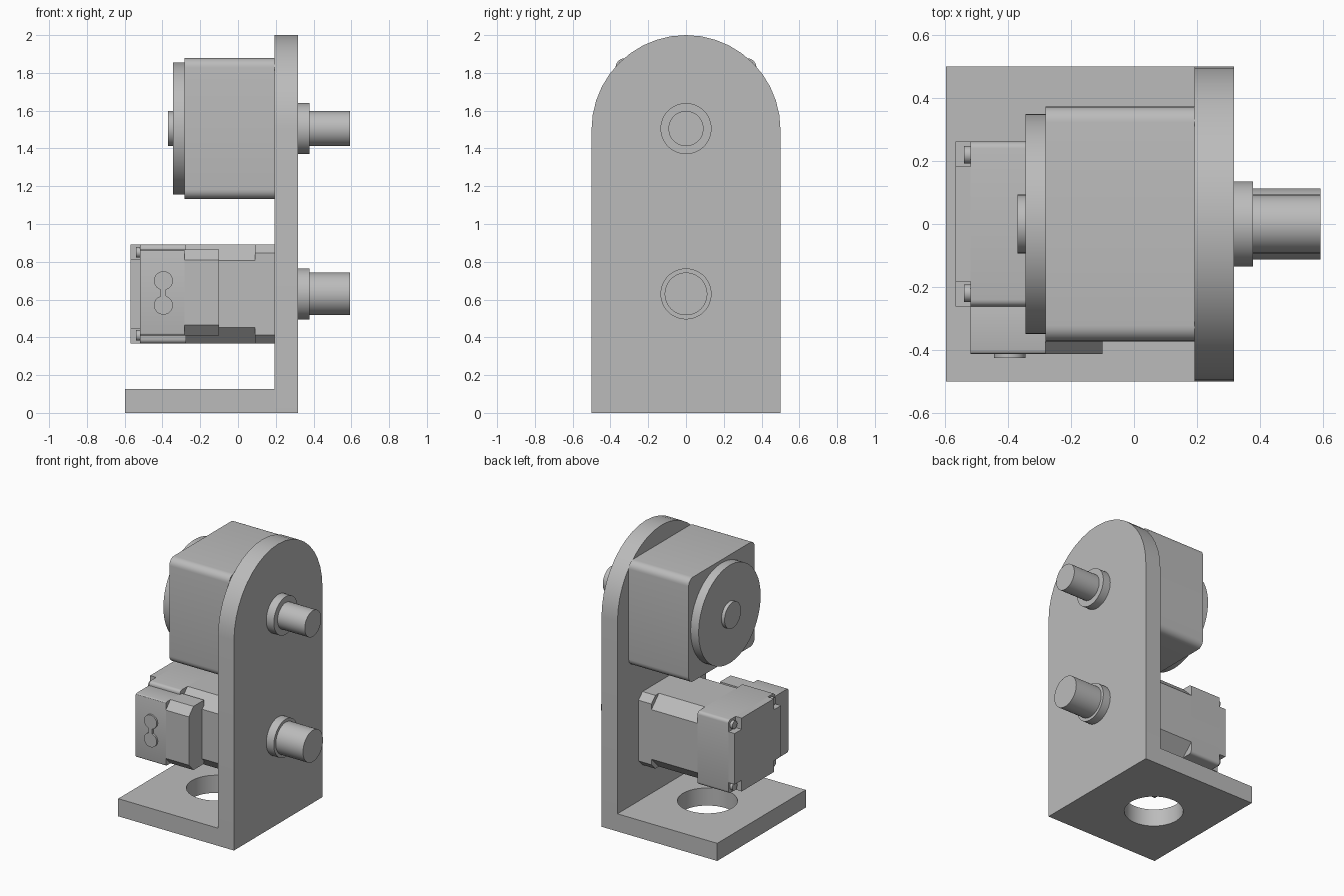
import bpy, bmesh
from math import pi, sin, cos, radians

cube = bpy.data.objects.get("Cube")
if cube:
    bpy.data.objects.remove(cube, do_unlink=True)

grey = bpy.data.materials.new("plain grey")
grey.use_nodes = True
GREY = (0.5, 0.5, 0.5, 1)
grey.diffuse_color = GREY
grey.node_tree.nodes["Principled BSDF"].inputs["Base Color"].default_value = GREY


def prism(name, outline, start, end, axis="x"):
    """Extrude a 2D outline along an axis: (y, z) along x, (x, z) along y, (x, y) along z."""
    place = {"x": lambda a, b, d: (d, a, b),
             "y": lambda a, b, d: (a, d, b),
             "z": lambda a, b, d: (a, b, d)}[axis]
    bm = bmesh.new()
    low = [bm.verts.new(place(a, b, start)) for a, b in outline]
    high = [bm.verts.new(place(a, b, end)) for a, b in outline]
    bm.faces.new(low)
    bm.faces.new(high)
    for i in range(len(low)):
        j = (i + 1) % len(low)
        bm.faces.new((low[i], low[j], high[j], high[i]))
    bmesh.ops.recalc_face_normals(bm, faces=bm.faces)
    mesh = bpy.data.meshes.new(name)
    bm.to_mesh(mesh)
    bm.free()
    mesh.materials.append(grey)
    mesh.shade_smooth()
    mesh.set_sharp_from_angle(angle=radians(30))
    obj = bpy.data.objects.new(name, mesh)
    bpy.context.collection.objects.link(obj)
    return obj


def arc(a, b, r, t0, t1, n):
    return [(a + r * cos(t0 + (t1 - t0) * i / n), b + r * sin(t0 + (t1 - t0) * i / n))
            for i in range(n + 1)]


def circle(a, b, r, n=48):
    return arc(a, b, r, 0, 2 * pi, n)[:-1]


def rounded(a0, a1, b0, b1, r, steps=6):
    """Rectangle with rounded corners; one step gives a chamfer."""
    pts = []
    corners = ((a1 - r, b1 - r), (a0 + r, b1 - r), (a0 + r, b0 + r), (a1 - r, b0 + r))
    for k, (a, b) in enumerate(corners):
        pts += arc(a, b, r, k * pi / 2, (k + 1) * pi / 2, steps)
    return pts


# L bracket: arched upright and base with a round hole
upright = [(-0.5, 0), (0.5, 0)] + arc(0, 1.5, 0.5, 0, pi, 20)
prism("bracket_upright", upright, 0.192, 0.318)

base = prism("bracket_base", [(-0.597, -0.5), (0.192, -0.5), (0.192, 0.5), (-0.597, 0.5)],
             0, 0.126, "z")
cutter = prism("hole_cutter", circle(-0.17, 0, 0.195), -0.1, 0.3, "z")
cutter.hide_render = True
cut = base.modifiers.new("hole", "BOOLEAN")
cut.object = cutter
cut.solver = "EXACT"
bpy.context.view_layer.update()
holed = bpy.data.meshes.new_from_object(
    base.evaluated_get(bpy.context.evaluated_depsgraph_get()))
base.modifiers.clear()
base.data = holed
holed.set_sharp_from_angle(angle=radians(30))
bpy.data.objects.remove(cutter, do_unlink=True)

# Upper motor: rounded housing, round end cover and rear boss
UP, LOW = 1.505, 0.63
prism("upper_motor_housing", rounded(-0.373, 0.373, UP - 0.373, UP + 0.373, 0.05),
      -0.282, 0.192)
prism("upper_motor_cover", circle(0, UP, 0.35, 64), -0.345, -0.282)
prism("upper_motor_boss", circle(0, UP, 0.093), -0.37, -0.345)

# Shafts and their collars
for label, z, r in (("upper", UP, 0.093), ("lower", LOW, 0.113)):
    prism(label + "_collar", circle(0, z, 0.135), 0.318, 0.378)
    prism(label + "_shaft", circle(0, z, r), 0.378, 0.593)

# Lower motor: flange, chamfered stator and rear cap
H = 0.262
for name, x0, x1, r, steps in (("flange", 0.09, 0.192, 0.045, 1),
                               ("stator", -0.275, 0.09, 0.085, 1),
                               ("rear_cap", -0.52, -0.275, 0.022, 4)):
    prism("lower_motor_" + name, rounded(-H, H, LOW - H, LOW + H, r, steps), x0, x1)

# Rear face of the cap with notched corners, one screw in each notch
N = H - 0.08
notched = []
for s, t in ((1, 1), (-1, 1), (-1, -1), (1, -1)):
    corner = [(s * H, LOW + t * N), (s * N, LOW + t * N), (s * N, LOW + t * H)]
    notched += corner if s == t else corner[::-1]
    prism("cap_screw", circle(s * (N + 0.038), LOW + t * (N + 0.038), 0.028, 20), -0.54, -0.52)
end = prism("lower_motor_cap_end", notched, -0.568, -0.52)

# Side connector box: full block, then a chamfered block towards the bracket
prism("connector_box", rounded(-0.413, -0.24, 0.41, 0.865, 0.012, 3), -0.52, -0.282)
prism("connector_step", [(-0.24, 0.41), (-0.36, 0.41), (-0.413, 0.465),
                         (-0.413, 0.81), (-0.36, 0.865), (-0.24, 0.865)], -0.282, -0.1)

# Raised figure-eight cable seal
lobe = 1.25
seal = (arc(-0.395, 0.70, 0.05, -pi / 2 + 0.3, 1.5 * pi - 0.3, 28)
        + arc(-0.395, 0.57, 0.05, pi / 2 + 0.3, 2.5 * pi - 0.3, 28))
prism("cable_seal", seal, -0.426, -0.41, "y")
